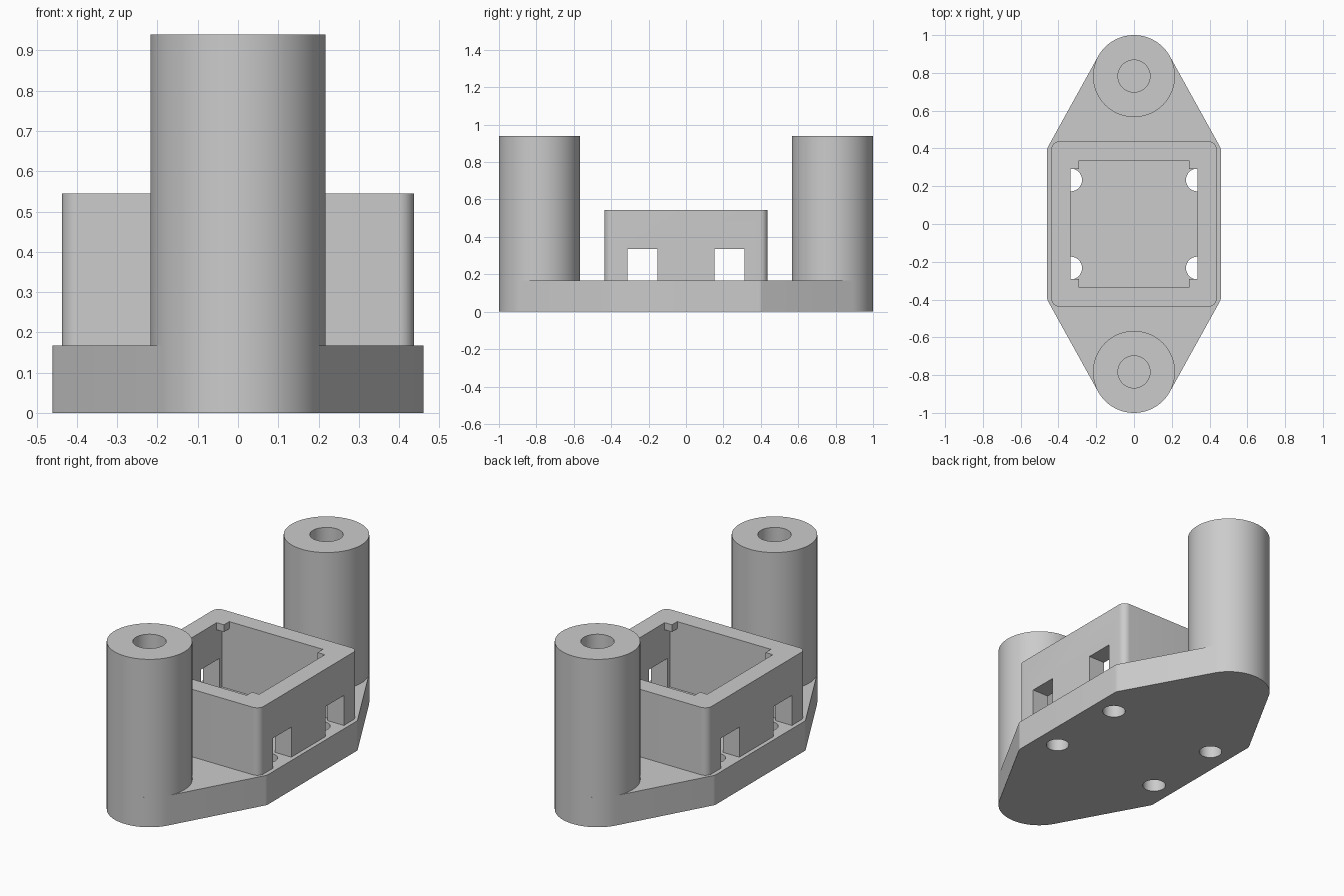
import bpy, bmesh, math

cube = bpy.data.objects.get("Cube")
if cube:
    bpy.data.objects.remove(cube, do_unlink=True)

PLATE_TOP, WALL_TOP, POST_TOP = 0.167, 0.545, 0.94
POST_Y, POST_R, BORE_R = 0.783, 0.217, 0.085
SIGNS = [(sx, sy) for sx in (-1, 1) for sy in (-1, 1)]

grey = bpy.data.materials.new("light grey plastic")
grey.use_nodes = True
colour = (0.6, 0.6, 0.6, 1)
grey.diffuse_color = colour
grey.node_tree.nodes["Principled BSDF"].inputs["Base Color"].default_value = colour


def circle(x, y, r, n=96):
    return [(x + r * math.cos(2 * math.pi * i / n), y + r * math.sin(2 * math.pi * i / n))
            for i in range(n)]


def rectangle(x0, x1, y0, y1):
    return [(x0, y0), (x1, y0), (x1, y1), (x0, y1)]


def hull(points):
    """Counter-clockwise convex outline around the points."""
    points = sorted(set((round(x, 5), round(y, 5)) for x, y in points))

    def half(seq):
        out = []
        for p in seq:
            while len(out) > 1 and ((out[-1][0] - out[-2][0]) * (p[1] - out[-2][1])
                                    - (out[-1][1] - out[-2][1]) * (p[0] - out[-2][0])) <= 0:
                out.pop()
            out.append(p)
        return out[:-1]
    return half(points) + half(points[::-1])


def prism(name, outline, z0, z1):
    bm = bmesh.new()
    face = bm.faces.new([bm.verts.new((x, y, z0)) for x, y in outline])
    top = bmesh.ops.extrude_face_region(bm, geom=[face])["geom"]
    bmesh.ops.translate(bm, vec=(0, 0, z1 - z0),
                        verts=[v for v in top if isinstance(v, bmesh.types.BMVert)])
    bmesh.ops.recalc_face_normals(bm, faces=bm.faces)
    mesh = bpy.data.meshes.new(name)
    bm.to_mesh(mesh)
    bm.free()
    mesh.materials.append(grey)
    obj = bpy.data.objects.new(name, mesh)
    bpy.context.collection.objects.link(obj)
    return obj


def activate(obj):
    bpy.ops.object.select_all(action='DESELECT')
    obj.select_set(True)
    bpy.context.view_layer.objects.active = obj


def combine(obj, others, operation='DIFFERENCE'):
    activate(obj)
    for other in others:
        mod = obj.modifiers.new("cut", 'BOOLEAN')
        mod.object, mod.operation, mod.solver = other, operation, 'EXACT'
        bpy.ops.object.modifier_apply(modifier=mod.name)
        bpy.data.objects.remove(other, do_unlink=True)


def smooth(obj):
    activate(obj)
    bpy.ops.object.shade_smooth_by_angle(angle=math.radians(25))


# Base plate: outline wrapped round two end discs and a rounded rectangle
outline = []
for s in (-1, 1):
    outline += circle(0, s * POST_Y, POST_R)
for sx, sy in SIGNS:
    outline += circle(sx * 0.42, sy * 0.39, 0.04, 48)
plate = prism("base_plate", hull(outline), 0, PLATE_TOP)
combine(plate, [prism("hole_cutter", circle(sx * 0.335, sy * 0.233, 0.06, 48), -0.1, 0.3)
                for sx, sy in SIGNS])
smooth(plate)

# Hollow posts at both ends
for side, s in (("front", -1), ("back", 1)):
    post = prism(side + "_post", circle(0, s * POST_Y, POST_R), PLATE_TOP, POST_TOP)
    combine(post, [prism("bore_cutter", circle(0, s * POST_Y, BORE_R, 64), 0.1, 1.1)])
    smooth(post)

# Square housing with rounded corners, open at the top
outline = []
for sx, sy in SIGNS:
    outline += circle(sx * 0.397, sy * 0.397, 0.04, 32)
housing = prism("housing", hull(outline), PLATE_TOP, WALL_TOP)
cutters = [prism("cavity_cutter", rectangle(-0.335, 0.335, -0.337, 0.337), 0.1, 0.7)]
# Pairs of windows through both side walls
for s in (-1, 1):
    y0, y1 = sorted((s * 0.152, s * 0.313))
    cutters.append(prism("window_cutter", rectangle(-0.6, 0.6, y0, y1), 0.1, 0.335))
combine(housing, cutters)
# Small retaining blocks in the inner top corners
blocks = []
for sx, sy in SIGNS:
    x0, x1 = sorted((sx * 0.29, sx * 0.37))
    y0, y1 = sorted((sy * 0.29, sy * 0.37))
    blocks.append(prism("corner_block", rectangle(x0, x1, y0, y1), WALL_TOP - 0.04, WALL_TOP))
combine(housing, blocks, 'UNION')
smooth(housing)
